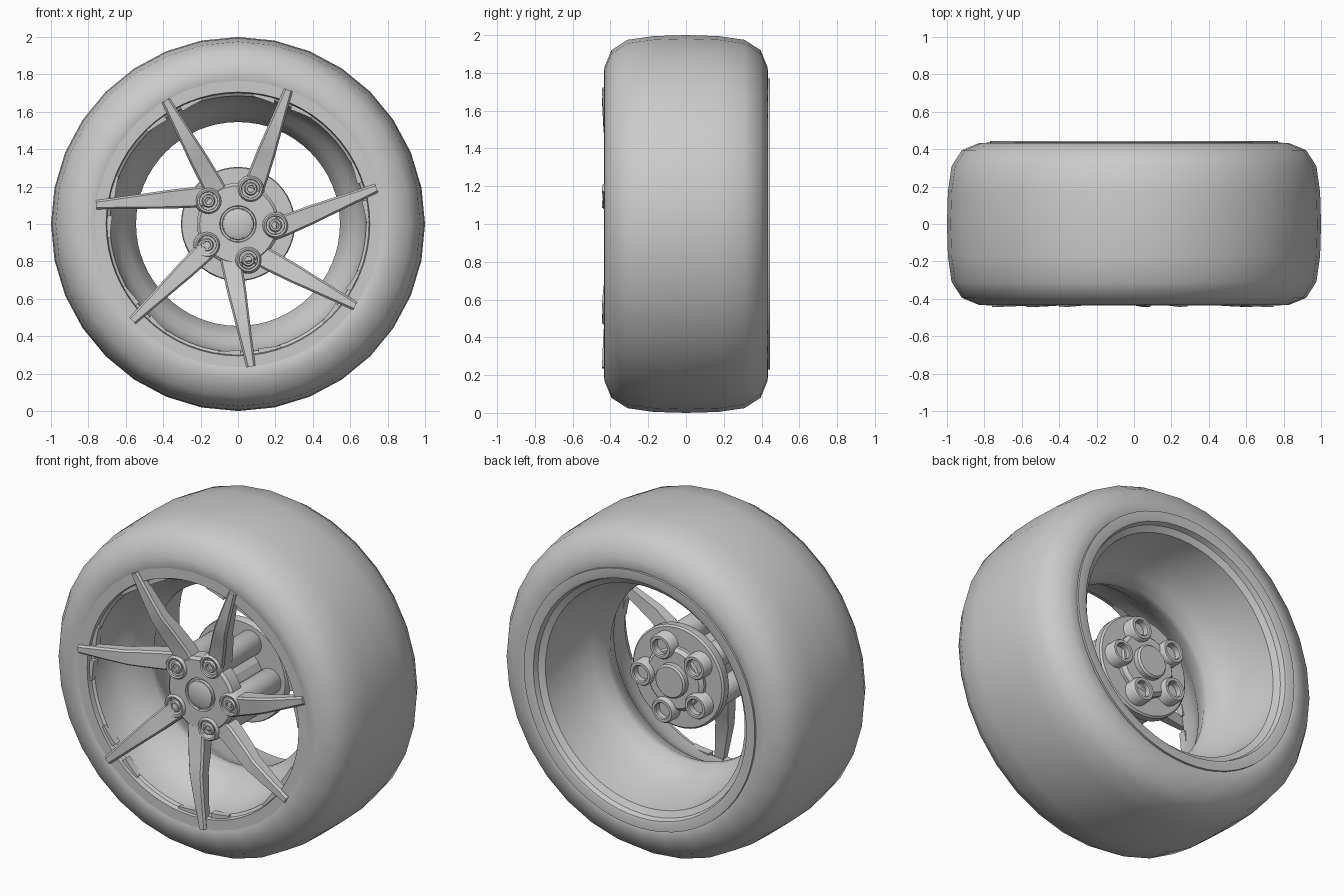
import bpy, bmesh, math
from math import sin, cos, pi, radians

if "Cube" in bpy.data.objects:
    bpy.data.objects.remove(bpy.data.objects["Cube"])


def finish(name, bm, angle=35):
    bmesh.ops.recalc_face_normals(bm, faces=bm.faces)
    me = bpy.data.meshes.new(name)
    bm.to_mesh(me)
    bm.free()
    me.shade_smooth()
    me.set_sharp_from_angle(angle=radians(angle))
    ob = bpy.data.objects.new(name, me)
    bpy.context.collection.objects.link(ob)
    return ob


def lathe(name, profile, segs, cx=0, cz=0, closed=False, angle=35):
    # revolve (radius, y) points round an axis parallel to y
    bm = bmesh.new()
    rings = []
    for r, y in profile:
        if r == 0:
            rings.append([bm.verts.new((cx, y, 1 + cz))] * segs)
        else:
            rings.append([bm.verts.new((cx + r * sin(2 * pi * i / segs), y,
                                        1 + cz + r * cos(2 * pi * i / segs)))
                          for i in range(segs)])
    pairs = list(zip(rings, rings[1:]))
    if closed:
        pairs.append((rings[-1], rings[0]))
    for a, b in pairs:
        for i in range(segs):
            j = (i + 1) % segs
            vs = list(dict.fromkeys((a[i], a[j], b[j], b[i])))
            bm.faces.new(vs)
    return finish(name, bm, angle)


def loft(name, sections, angle=25):
    # skin matching cross-sections and cap the ends
    bm = bmesh.new()
    rings = [[bm.verts.new(p) for p in s] for s in sections]
    n = len(rings[0])
    for a, b in zip(rings, rings[1:]):
        for i in range(n):
            j = (i + 1) % n
            bm.faces.new((a[i], a[j], b[j], b[i]))
    bm.faces.new(rings[0])
    bm.faces.new(rings[-1])
    return finish(name, bm, angle)


# tyre
half = [(0.74, 0.42), (0.78, 0.435), (0.83, 0.432), (0.92, 0.395),
        (0.975, 0.31), (0.995, 0.17)]
lathe("tyre", [(r, -y) for r, y in half] + [(1.0, 0)] + half[::-1], 32, angle=80)

# rim barrel with front and back lips
lathe("rim", [(0.77, -0.43), (0.705, -0.43), (0.70, -0.40), (0.685, -0.39),
              (0.675, -0.30), (0.64, -0.22), (0.60, -0.17), (0.545, -0.06),
              (0.545, -0.02), (0.585, 0.05), (0.64, 0.16), (0.665, 0.39),
              (0.70, 0.41), (0.71, 0.44), (0.725, 0.445), (0.77, 0.445),
              (0.77, 0.41), (0.72, 0.38), (0.69, 0.1), (0.69, -0.1),
              (0.72, -0.36), (0.77, -0.40)], 64, closed=True)

# spokes: tip angle and root centre of each
spokes = [(172.3, -0.20, 0.145), (120.3, -0.135, 0.21), (69.4, 0.10, 0.237),
          (14.5, 0.245, -0.01), (-35, 0.17, -0.195), (-84.8, -0.035, -0.21),
          (-137.5, -0.155, -0.125)]
# fraction from root to tip, front y, depth, half width
stations = [(-0.2, -0.35, 0.09, 0.055), (0.0, -0.36, 0.09, 0.056),
            (0.3, -0.405, 0.08, 0.05), (0.45, -0.428, 0.07, 0.044),
            (0.7, -0.438, 0.06, 0.035), (1.0, -0.445, 0.04, 0.024)]
for k, (deg, rx, rz) in enumerate(spokes):
    a = radians(deg)
    tx, tz = 0.765 * cos(a), 0.765 * sin(a)
    length = math.hypot(tx - rx, tz - rz)
    nx, nz = -(tz - rz) / length, (tx - rx) / length
    secs = []
    for t, y, d, w in stations:
        px, pz = rx + t * (tx - rx), 1 + rz + t * (tz - rz)
        outline = [(-w, y + d), (-w, y + 0.012), (-w + 0.01, y),
                   (w - 0.01, y), (w, y + 0.012), (w, y + d)]
        secs.append([(px + s * nx, yy, pz + s * nz) for s, yy in outline])
    loft(f"spoke_{k + 1}", secs)

    # raised ridges on the rim either side of the spoke tip
    for side in (-1, 1):
        secs = []
        for i in range(6):
            b = a + side * radians(4 + 2 * i)
            r0 = 0.672 + 0.003 * i
            secs.append([(r * cos(b), y, 1 + r * sin(b)) for r, y in
                         ((r0, -0.415), (0.70, -0.415), (0.70, -0.37), (r0, -0.37))])
        loft(f"rim_ridge_{k + 1}_{'left' if side > 0 else 'right'}", secs)

# hub: front plate, core, rear disc and rear cap
lathe("hub_plate", [(0, -0.36), (0.082, -0.36), (0.085, -0.345), (0.095, -0.345),
                    (0.098, -0.36), (0.205, -0.36), (0.22, -0.345),
                    (0.22, -0.27), (0, -0.27)], 40)
lathe("centre_cap", [(0, -0.372), (0.06, -0.37), (0.078, -0.362), (0.08, -0.34),
                     (0, -0.34)], 32)
lathe("hub_core", [(0, -0.28), (0.15, -0.28), (0.15, 0.02), (0.19, 0.02),
                   (0.19, 0.10), (0.17, 0.12), (0, 0.12)], 20, angle=15)
lathe("rear_disc", [(0, 0.02), (0.30, 0.02), (0.305, 0.03), (0.305, 0.07),
                    (0.295, 0.08), (0, 0.08)], 48)
lathe("rear_cap", [(0, 0.10), (0.10, 0.10), (0.10, 0.15), (0.09, 0.16),
                   (0, 0.16)], 32)

# wheel bolts: long sleeves with a nut in the front recess
for k in range(5):
    a = radians(-2 + 72 * k)
    cx, cz = 0.2 * cos(a), 0.2 * sin(a)
    lathe(f"bolt_sleeve_{k + 1}",
          [(0, -0.335), (0.045, -0.335), (0.05, -0.372), (0.06, -0.375),
           (0.068, -0.365), (0.074, -0.33), (0.074, 0.14), (0.066, 0.152),
           (0.05, 0.152), (0.045, 0.145), (0.045, 0.11), (0, 0.11)], 24, cx, cz)
    lathe(f"bolt_nut_{k + 1}",
          [(0, -0.355), (0.018, -0.355), (0.02, -0.37), (0.03, -0.37),
           (0.036, -0.36), (0.036, -0.33), (0, -0.33)], 12, cx, cz)
